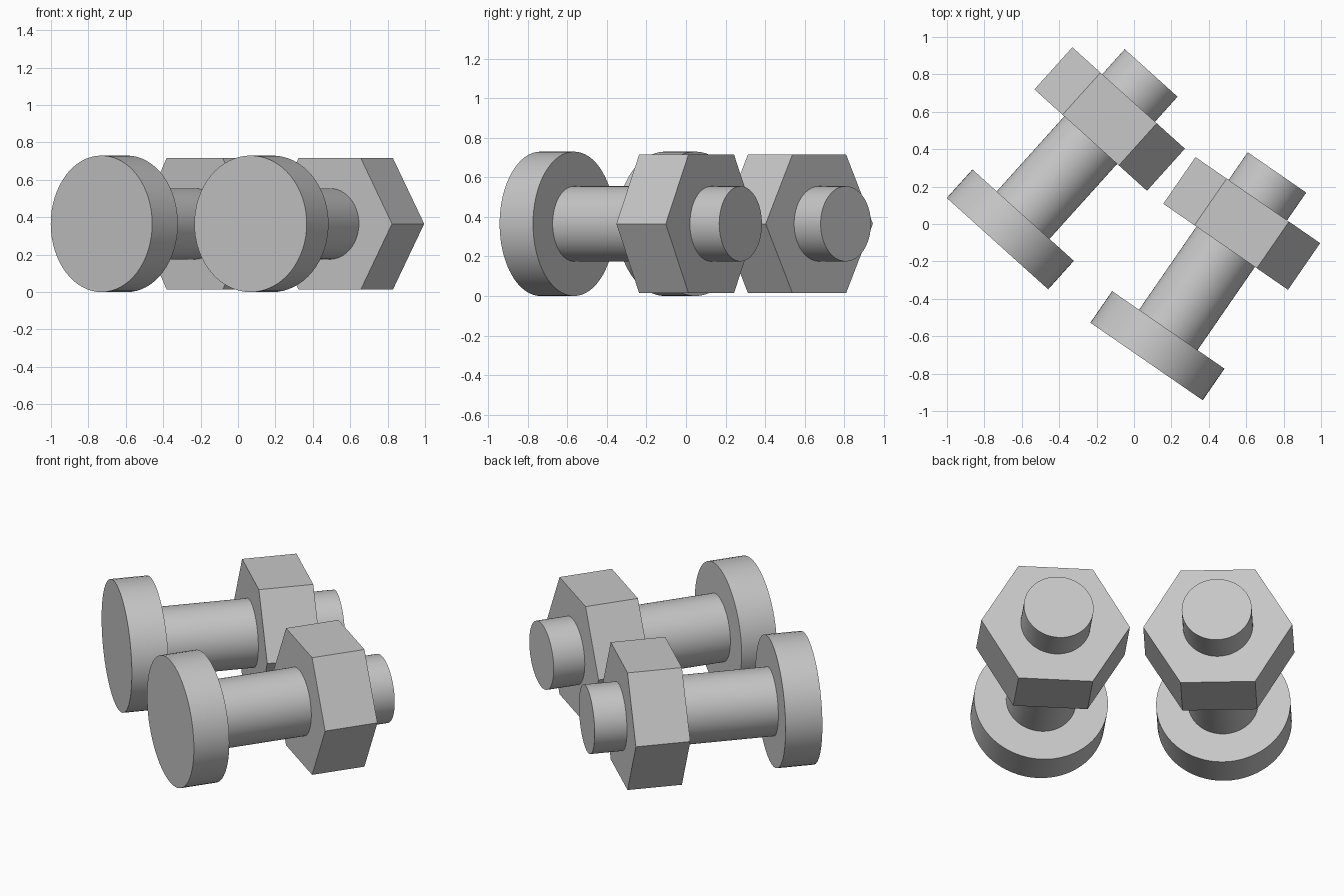
import bpy
from math import radians, cos, sin

cube = bpy.data.objects.get("Cube")
if cube:
    bpy.data.objects.remove(cube, do_unlink=True)

# Single plain metal colour
steel = bpy.data.materials.new("light_grey_steel")
steel.use_nodes = True
colour = (0.57, 0.57, 0.57, 1)
steel.diffuse_color = colour
steel.node_tree.nodes["Principled BSDF"].inputs["Base Color"].default_value = colour

HEAD_R, SHANK_R, NUT_R = 0.365, 0.19, 0.405


def prism(name, base, angle, start, end, radius, sides):
    """Prism lying flat along a heading, from start to end along its axis."""
    mid = (start + end) / 2
    bpy.ops.mesh.primitive_cylinder_add(
        vertices=sides, radius=radius, depth=end - start,
        location=(base[0] + mid * cos(angle), base[1] + mid * sin(angle), HEAD_R),
        rotation=(0, radians(90), angle))
    part = bpy.context.object
    part.name = name
    part.data.materials.append(steel)
    if sides > 6:
        bpy.ops.object.shade_smooth_by_angle(angle=radians(30))
    return part


def bolt(side, base, heading):
    angle = radians(heading)
    prism(side + "_bolt_head", base, angle, 0, 0.205, HEAD_R, 64)
    prism(side + "_bolt_shank", base, angle, 0.2, 1.228, SHANK_R, 64)
    prism(side + "_hex_nut", base, angle, 0.745, 1.048, NUT_R, 6)


# Two bolts lying side by side at slightly different headings
bolt("right", (-0.73, -0.105), 48)
bolt("left", (0.067, -0.735), 55.4)
